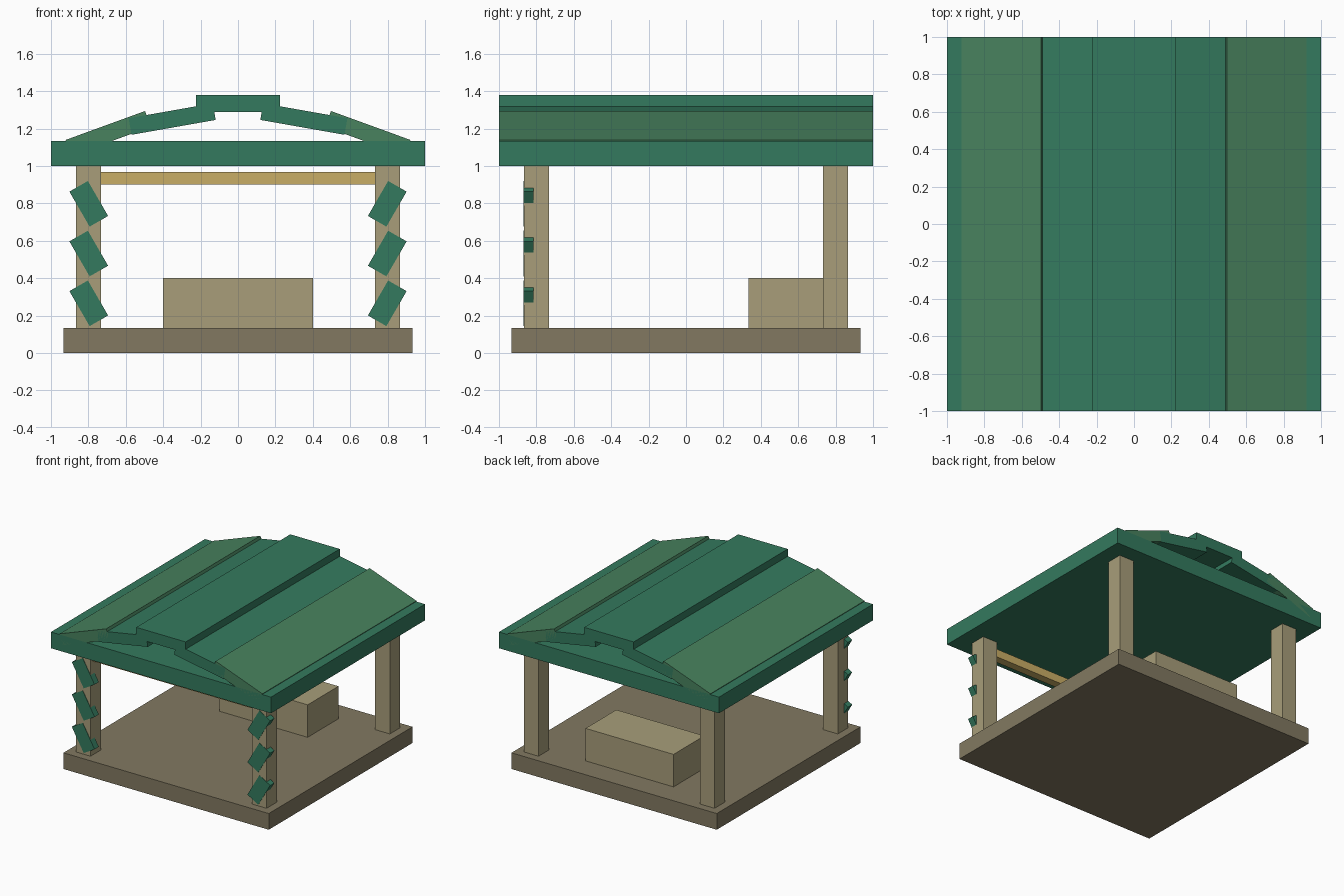
import bpy, bmesh
from math import radians, sin, cos
from mathutils import Matrix

if "Cube" in bpy.data.objects:
    bpy.data.objects.remove(bpy.data.objects["Cube"])


def material(name, r, g, b):
    # Display colour (0-255) to linear
    m = bpy.data.materials.new(name)
    m.diffuse_color = [((c / 255 + 0.055) / 1.055) ** 2.4 for c in (r, g, b)] + [1]
    m.use_nodes = True
    m.node_tree.nodes["Principled BSDF"].inputs["Base Color"].default_value = m.diffuse_color
    return m


GREEN = material("roof_green", 52, 122, 94)
LIGHT_GREEN = material("eave_green", 72, 130, 94)
STONE = material("floor_stone", 130, 121, 97)
WOOD = material("pale_wood", 168, 158, 122)
TAN = material("beam_tan", 201, 173, 102)


def box(name, mat, x, y, z, tilt=0):
    """Box from (min, max) ranges, tilted about y through its centre (degrees)."""
    size = [r[1] - r[0] for r in (x, y, z)]
    centre = [(r[0] + r[1]) / 2 for r in (x, y, z)]
    bm = bmesh.new()
    bmesh.ops.create_cube(bm, size=1, matrix=Matrix.Diagonal((*size, 1)))
    mesh = bpy.data.meshes.new(name)
    bm.to_mesh(mesh)
    bm.free()
    mesh.materials.append(mat)
    ob = bpy.data.objects.new(name, mesh)
    ob.location = centre
    ob.rotation_euler.y = radians(tilt)
    bpy.context.collection.objects.link(ob)
    return ob


def plank(name, mat, side, x_in, z_in, length, thick, slope):
    """Sloped roof plank; (x_in, z_in) is its upper inner corner."""
    a = radians(slope)
    cx = x_in + length / 2 * cos(a) - thick / 2 * sin(a)
    cz = z_in - length / 2 * sin(a) - thick / 2 * cos(a)
    box(name, mat, (side * cx - length / 2, side * cx + length / 2), (-1, 1),
        (cz - thick / 2, cz + thick / 2), side * slope)


# Floor, bench and front beam
box("floor", STONE, (-0.933, 0.933), (-0.933, 0.933), (0, 0.133))
box("bench", WOOD, (-0.4, 0.4), (0.333, 0.733), (0.133, 0.4))
box("front_beam", TAN, (-0.733, 0.733), (-0.833, -0.767), (0.9, 0.967))

# Roof slab and ridge cap
box("roof_slab", GREEN, (-1, 1), (-1, 1), (1.0, 1.133))
box("ridge_cap", GREEN, (-0.225, 0.225), (-1, 1), (1.289, 1.379))

for side, label in ((-1, "left"), (1, "right")):
    # Corner posts
    for end, where in ((-1, "front"), (1, "back")):
        cx, cy = 0.8 * side, 0.8 * end
        box(f"{where}_{label}_post", WOOD, (cx - 0.067, cx + 0.067),
            (cy - 0.067, cy + 0.067), (0.133, 1.0))
    # Sloped roof planks
    plank(f"{label}_upper_plank", GREEN, side, 0.135, 1.335, 0.457, 0.09, 10)
    plank(f"{label}_lower_plank", LIGHT_GREEN, side, 0.497, 1.294, 0.452, 0.09, 20)
    # Tilted leaves climbing the front posts
    for i in range(3):
        cx, cz = 0.798 * side, 0.266 * (i + 1)
        box(f"{label}_leaf_{i + 1}", GREEN, (cx - 0.057, cx + 0.057),
            (-0.87, -0.815), (cz - 0.108, cz + 0.108), 30 * side)
